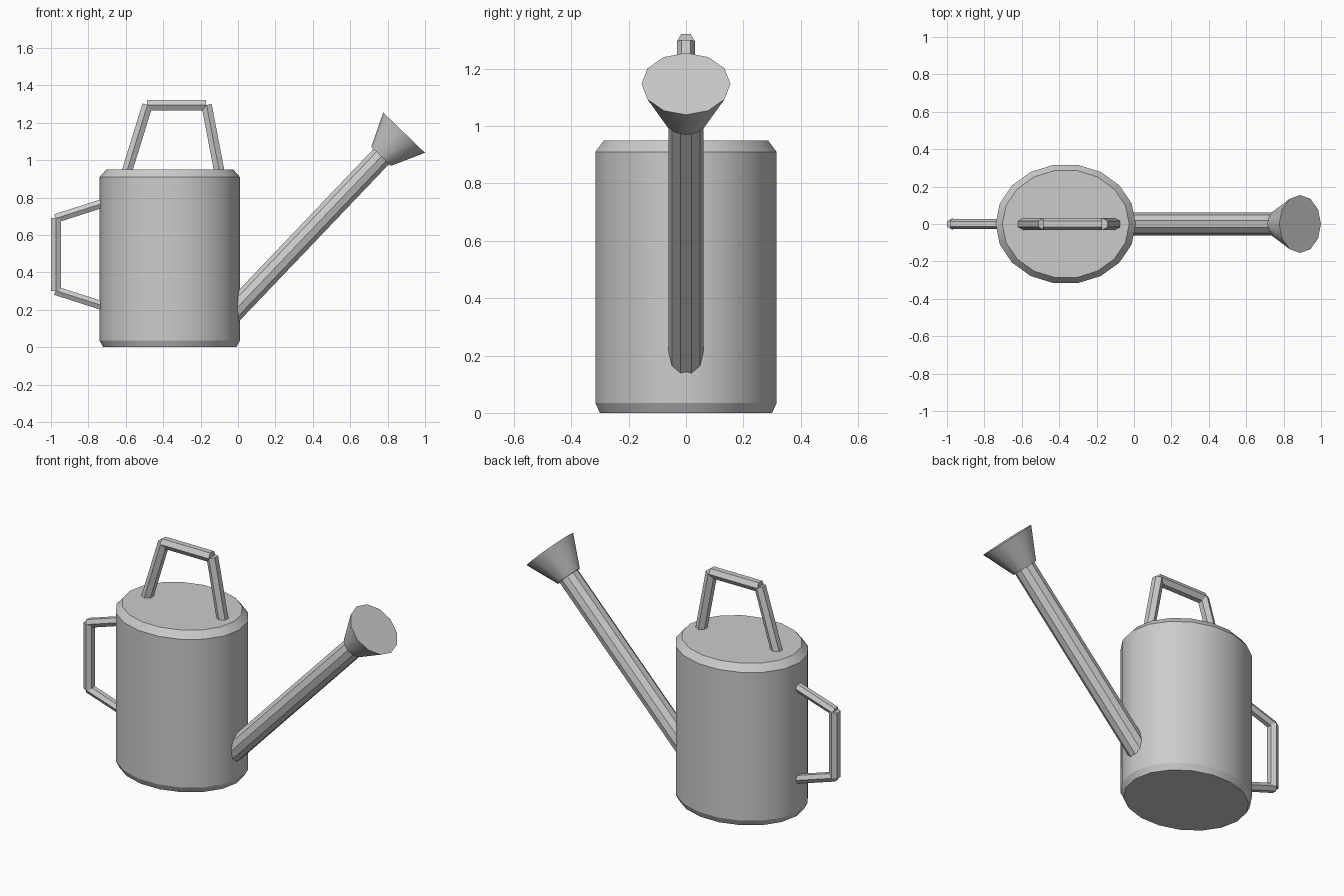
import bpy, bmesh, math
from mathutils import Vector, Matrix

if "Cube" in bpy.data.objects:
    bpy.data.objects.remove(bpy.data.objects["Cube"])


def finish(name, bm, smooth_angle):
    bmesh.ops.recalc_face_normals(bm, faces=bm.faces)
    for f in bm.faces:
        f.smooth = True
    for e in bm.edges:
        rim = abs(e.verts[0].co.z - e.verts[1].co.z) < 1e-5
        sharp = e.calc_face_angle(0) > math.radians(smooth_angle)
        if sharp or (name == "body" and rim):
            e.smooth = False
    me = bpy.data.meshes.new(name)
    bm.to_mesh(me)
    bm.free()
    ob = bpy.data.objects.new(name, me)
    bpy.context.collection.objects.link(ob)
    return ob


def strut(name, a, b, r1, r2, sides, smooth_angle=32):
    """Tapered prism between two (x, z) points, with a corner facing +y and -y."""
    a, b = Vector((a[0], 0, a[1])), Vector((b[0], 0, b[1]))
    w = (b - a).normalized()
    u = Vector((0, 1, 0))
    v = w.cross(u)
    bm = bmesh.new()
    rings = []
    for p, r in ((a, r1), (b, r2)):
        angles = [math.tau * i / sides for i in range(sides)]
        rings.append([bm.verts.new(p + r * (u * math.cos(t) + v * math.sin(t))) for t in angles])
    for i in range(sides):
        j = (i + 1) % sides
        bm.faces.new((rings[0][i], rings[0][j], rings[1][j], rings[1][i]))
    bm.faces.new(rings[0])
    bm.faces.new(rings[1])
    return finish(name, bm, smooth_angle)


# Oval body with chamfered bottom and top rims
SIDES = 18
bm = bmesh.new()
rings = []
for s, z in ((0.95, 0), (1, 0.035), (1, 0.91), (0.905, 0.95)):
    rings.append([bm.verts.new((-0.365 + 0.375 * s * math.cos(math.tau * i / SIDES),
                                0.321 * s * math.sin(math.tau * i / SIDES), z))
                  for i in range(SIDES)])
for lo, hi in zip(rings, rings[1:]):
    for i in range(SIDES):
        j = (i + 1) % SIDES
        bm.faces.new((lo[i], lo[j], hi[j], hi[i]))
bm.faces.new(rings[0])
bm.faces.new(rings[-1])
finish("body", bm, 32)

# Spout and sprinkler rose
strut("spout", (-0.09, 0.122), (0.80, 1.055), 0.061, 0.061, 10)
strut("rose", (0.765, 1.02), (0.888, 1.147), 0.073, 0.155, 12)

# Carrying handle on the lid
strut("top_handle_left_leg", (-0.597, 0.93), (-0.484, 1.295), 0.032, 0.032, 6)
strut("top_handle_right_leg", (-0.098, 0.93), (-0.168, 1.295), 0.032, 0.032, 6)
strut("top_handle_grip", (-0.487, 1.294), (-0.17, 1.294), 0.032, 0.032, 6)

# Rear handle on the side
strut("rear_handle_upper_arm", (-0.71, 0.773), (-0.976, 0.688), 0.027, 0.027, 6)
strut("rear_handle_lower_arm", (-0.71, 0.217), (-0.976, 0.302), 0.027, 0.027, 6)
strut("rear_handle_grip", (-0.972, 0.30), (-0.972, 0.69), 0.031, 0.031, 6)
